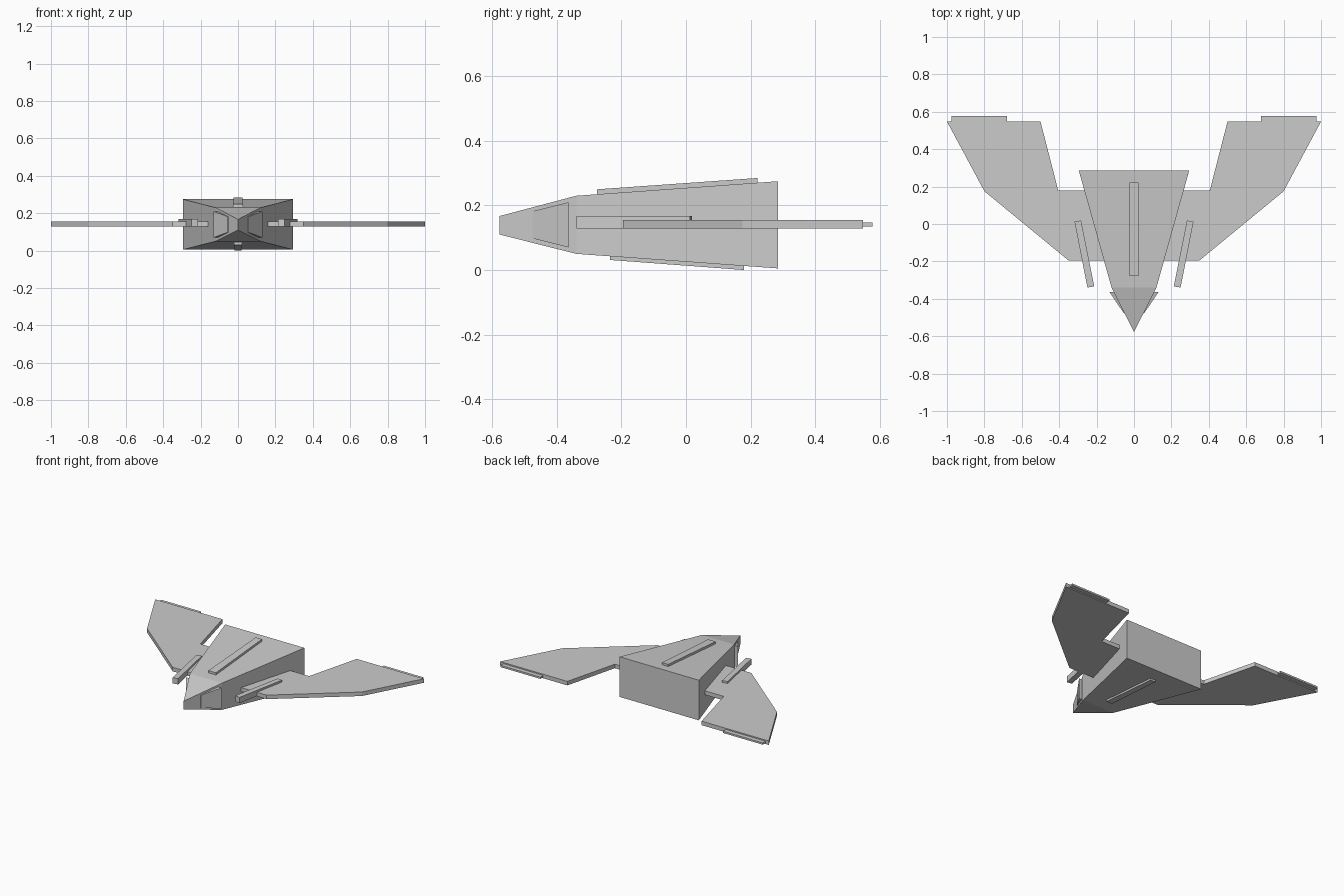
import bpy, bmesh

if "Cube" in bpy.data.objects:
    bpy.data.objects.remove(bpy.data.objects["Cube"])


def make(name, sections):
    """Loft flat-faced solid through matching cross-section loops."""
    bm = bmesh.new()
    loops = [[bm.verts.new(p) for p in s] for s in sections]
    n = len(loops[0])
    for a, b in zip(loops, loops[1:]):
        for i in range(n):
            j = (i + 1) % n
            bm.faces.new((a[i], a[j], b[j], b[i]))
    bm.faces.new(loops[0][::-1])
    bm.faces.new(loops[-1])
    bmesh.ops.remove_doubles(bm, verts=bm.verts, dist=1e-5)
    bmesh.ops.recalc_face_normals(bm, faces=bm.faces)
    me = bpy.data.meshes.new(name)
    bm.to_mesh(me)
    bm.free()
    ob = bpy.data.objects.new(name, me)
    bpy.context.collection.objects.link(ob)
    return ob


def rect(y, hw, z0, z1):
    return [(-hw, y, z0), (hw, y, z0), (hw, y, z1), (-hw, y, z1)]


def plate(name, outline, z0, z1):
    """Extrude a plan outline vertically and mirror it to the other side."""
    for side, s in (("right", 1), ("left", -1)):
        make(f"{name}_{side}", [[(s * x, y, z) for x, y in outline] for z in (z0, z1)])


# Wedge fuselage
make("fuselage", [rect(-0.34, 0.12, 0.05, 0.23), rect(0.285, 0.295, 0.005, 0.275)])

# Nose tapering to a vertical edge
bm_nose = bmesh.new()
base = [bm_nose.verts.new(p) for p in rect(-0.34, 0.12, 0.05, 0.23)]
lo, hi = (bm_nose.verts.new((0, -0.578, z)) for z in (0.11, 0.167))
for f in ((base[0], base[1], lo), (base[1], base[2], hi, lo),
          (base[2], base[3], hi), (base[3], base[0], lo, hi), base):
    bm_nose.faces.new(f)
bmesh.ops.recalc_face_normals(bm_nose, faces=bm_nose.faces)
mesh = bpy.data.meshes.new("nose")
bm_nose.to_mesh(mesh)
bm_nose.free()
bpy.context.collection.objects.link(bpy.data.objects.new("nose", mesh))

# Raised cheek panels on the nose
for side, s in (("right", 1), ("left", -1)):
    make(f"nose_panel_{side}", [
        [(s * 0.045, -0.475, 0.098), (s * 0.056, -0.475, 0.098),
         (s * 0.056, -0.475, 0.182), (s * 0.045, -0.475, 0.182)],
        [(s * 0.09, -0.364, 0.07), (s * 0.131, -0.364, 0.07),
         (s * 0.131, -0.364, 0.21), (s * 0.09, -0.364, 0.21)]])

# Swept wings, with roots buried in the fuselage
plate("wing", [(0.1, -0.195), (0.35, -0.195), (0.8, 0.175), (1.0, 0.548),
               (0.5, 0.548), (0.405, 0.178), (0.1, 0.178)], 0.128, 0.155)

# Trailing edge flaps
plate("flap", [(0.68, 0.53), (0.975, 0.53), (0.975, 0.578), (0.68, 0.578)], 0.135, 0.147)

# Guns angled along the wing roots
plate("gun", [(0.213, -0.333), (0.249, -0.34), (0.318, 0.012), (0.283, 0.019)], 0.129, 0.168)

# Spine and keel strips
make("spine_strip", [rect(-0.275, 0.028, 0.225, 0.25), rect(0.222, 0.023, 0.26, 0.285)])
make("keel_strip", [rect(-0.235, 0.022, 0.031, 0.055), rect(0.18, 0.019, 0.0, 0.025)])
